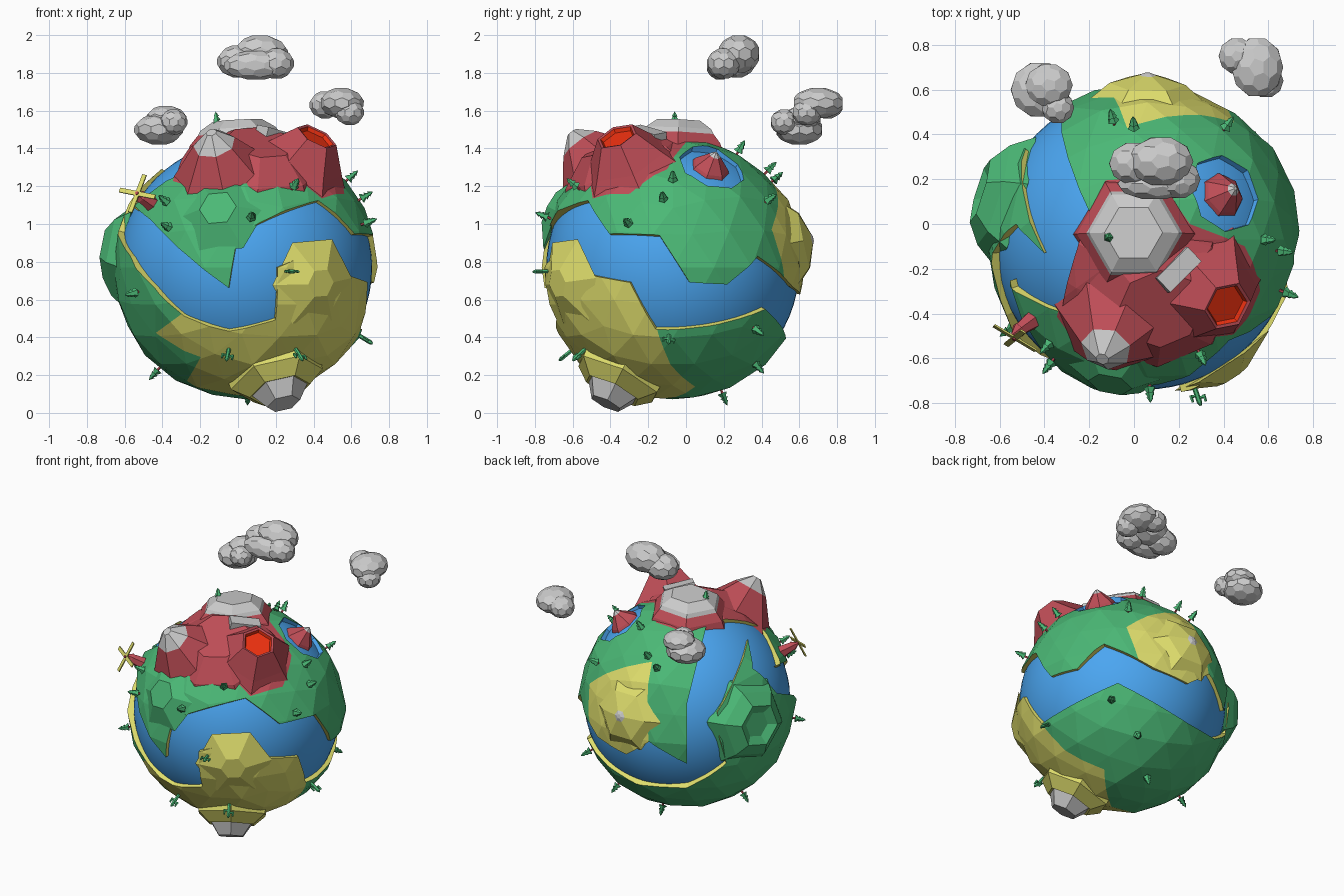
import bpy, bmesh, math, random
from mathutils import Vector, Matrix

if "Cube" in bpy.data.objects:
    bpy.data.objects.remove(bpy.data.objects["Cube"])

random.seed(4)
C = Vector((0.04, -0.07, 0.77))       # planet centre
R = 0.70                              # land radius
S = math.sqrt(3) / 2
# reading directions: screen right, screen up, towards the viewer, absolute?
VIEWS = {'F': ((1, 0, 0), (0, 0, 1), (0, -1, 0), 1),
         'R': ((0, 1, 0), (0, 0, 1), (1, 0, 0), 1),
         'T': ((1, 0, 0), (0, 1, 0), (0, 0, 1), 1),
         'L': ((-S, -.5, 0), (.25, -S / 2, S), (-S / 2, .75, .5), 0),
         'B': ((-S, .5, 0), (.25, S / 2, S), (S / 2, .75, -.5), 0)}


def at(view, u, v):
    r, p, c, absolute = VIEWS[view]
    r, p, c = Vector(r), Vector(p), Vector(c)
    if absolute:
        u, v = u - C.dot(r), v - C.dot(p)
    w = math.sqrt(max(0, R * R - u * u - v * v))
    return (r * u + p * v + c * w).normalized()


def dirs(text):
    return [at(a, float(b), float(c)) for a, b, c in (t.split() for t in text.split(','))]


def material(name, rgb):
    m = bpy.data.materials.new(name)
    m.diffuse_color = (*rgb, 1)
    m.use_nodes = True
    m.node_tree.nodes["Principled BSDF"].inputs["Base Color"].default_value = m.diffuse_color
    return m


MATS = {'green': material('green', (.07, .48, .18)), 'yellow': material('yellow', (.73, .72, .15)),
        'red': material('red', (.52, .075, .095)), 'blue': material('blue', (.07, .38, .88)),
        'lava': material('lava', (.85, .03, .005)), 'grey': None}


def finish(bm, name, mats):
    me = bpy.data.meshes.new(name)
    bm.to_mesh(me)
    bm.free()
    for m in mats:
        me.materials.append(MATS[m])
    ob = bpy.data.objects.new(name, me)
    bpy.context.collection.objects.link(ob)
    return ob


def lathe(name, origin, axis, profile, n, colours, turn=0.0):
    """Faceted turned shape; colours has one entry per band, the last one also caps it."""
    bm = bmesh.new()
    z = axis.normalized()
    y = z.cross(Vector((1, 0, 0)) if abs(z.x) < .95 else Vector((0, 0, 1))).normalized()
    x = y.cross(z)
    rings = [[bm.verts.new(origin + z * h + (x * math.cos(a) + y * math.sin(a)) * r)
              for a in (turn + 2 * math.pi * k / n for k in range(n))] for r, h in profile]
    used = list(dict.fromkeys(colours))
    for i, (a, b) in enumerate(zip(rings, rings[1:])):
        for k in range(n):
            f = bm.faces.new((a[k], a[(k + 1) % n], b[(k + 1) % n], b[k]))
            f.material_index = used.index(colours[min(i, len(colours) - 1)])
    bm.faces.new(rings[0][::-1])
    bm.faces.new(rings[-1]).material_index = used.index(colours[-1])
    return finish(bm, name, used)


# ocean
bpy.ops.mesh.primitive_uv_sphere_add(segments=64, ring_count=32, radius=0.67, location=C)
ocean = bpy.context.object
ocean.name = 'ocean'
ocean.data.materials.append(MATS['blue'])
bpy.ops.object.shade_smooth()

# coastlines and colour regions
north = dirs('T -.25 -.1,T -.2 .05,T -.33 .46,L .06 -.47,L -.19 -.34,L -.35 -.42,L -.55 -.3,R .38 .83,'
             'R .22 .68,R .02 .69,R -.14 .94,R -.41 .95,F .43 1.13,F 0 .95,F -.05 .66,F -.46 1.02,'
             'F -.55 1.1,T -.55 -.28,T -.33 -.4')
south = dirs('F -.57 .83,F -.44 .66,F -.29 .51,F -.05 .43,F .2 .49,F .21 .77,F .43 .87,F .58 .73,'
             'R -.3 .69,R -.16 .44,R .42 .55,B .33 -.08,L .06 -.6,L .31 -.45')
west = dirs('T -.49 .34,T -.41 -.13,T -.53 0,T -.63 -.13,F -.57 .83,F -.5 .5,L .06 -.62,L .31 -.45,L .27 -.3')
desert = dirs('F -.29 .53,F -.44 .42,F -.2 .29,F -.27 .17,F 0 .09,R .05 .13,R -.08 .25,R -.16 .46,'
              'R -.28 .75,F .58 .8,F .43 .92,F .18 .85,F .18 .52,F -.05 .46')
back_sand = dirs('L -.62 .05,L -.19 .18,L -.19 -.37,L -.35 -.46,L -.58 -.32')
rock = dirs('T -.25 -.1,T -.13 .2,T .1 .2,T .18 .1,T .25 0,T .5 -.1,T .57 -.3,T .45 -.5,T .2 -.5,'
            'T -.1 -.66,T -.35 -.42')
lake_dir = Vector((.35, .2, .51)).normalized()
side = lake_dir.orthogonal().normalized()
lake = [(lake_dir + .27 * (Matrix.Rotation(k * math.pi / 4, 3, lake_dir) @ side)).normalized() for k in range(8)]


class Region:
    def __init__(self, pts, pole=None):
        self.pts = pts
        self.n = pole or sum(pts, Vector()).normalized()
        self.e = self.n.orthogonal().normalized()
        self.g = self.n.cross(self.e)
        pairs = list(zip(pts, pts[1:] + pts[:1]))
        self.flat = [self.project(a.lerp(b, k / 8).normalized()) for a, b in pairs for k in range(8)]

    def project(self, p):
        d = max(1e-6, 1 + p.dot(self.n))
        return p.dot(self.e) / d, p.dot(self.g) / d

    def __contains__(self, p):
        x, y = self.project(p)
        inside = False
        for (ax, ay), (bx, by) in zip(self.flat, self.flat[1:] + self.flat[:1]):
            if (ay > y) != (by > y) and x < ax + (y - ay) * (bx - ax) / (by - ay):
                inside = not inside
        return inside

    def cut(self, bm):
        for a, b in zip(self.pts, self.pts[1:] + self.pts[:1]):
            mid = (a + b).normalized()
            reach = math.cos(min(3, mid.angle(a) + .2))
            faces = [f for f in bm.faces if f.calc_center_median().normalized().dot(mid) > reach]
            geom = set(faces) | {v for f in faces for v in f.verts} | {e for f in faces for e in f.edges}
            bmesh.ops.bisect_plane(bm, geom=list(geom), dist=1e-5, plane_co=(0, 0, 0),
                                   plane_no=a.cross(b).normalized())


# land: faceted shell cut along the coastlines, with sandy cliffs
land = [Region(north), Region(south, Vector((0, 0, -1))), Region(west)]
sand, red, water = [Region(desert), Region(back_sand)], Region(rock), Region(lake)
bm = bmesh.new()
bmesh.ops.create_icosphere(bm, subdivisions=3, radius=R)
for v in bm.verts:
    v.co *= random.uniform(.99, 1.02)
for reg in land + sand + [red, water]:
    reg.cut(bm)
gone = []
for f in bm.faces:
    p = f.calc_center_median().normalized()
    if p in water or not any(p in reg for reg in land):
        gone.append(f)
    f.material_index = 2 if p in red else 1 if any(p in reg for reg in sand) else 0
bmesh.ops.delete(bm, geom=gone, context='FACES')
rim = [e for e in bm.edges if e.is_boundary]
new = bmesh.ops.extrude_edge_only(bm, edges=rim)['geom']
for g in new:
    if isinstance(g, bmesh.types.BMVert):
        g.co = g.co.normalized() * .66
for g in new:
    if isinstance(g, bmesh.types.BMFace):
        g.material_index = 3 if g.calc_center_median().angle(lake_dir) < .33 else 1
bmesh.ops.translate(bm, verts=bm.verts, vec=C)
finish(bm, 'land', ['green', 'yellow', 'red', 'blue'])

# mountains, hills and craters
def hill(name, d, profile, n, colours, turn=0.0):
    return lathe(name, C, Vector(d).normalized(), profile, n, colours, turn)


hill('summit_plateau', (-.04, .03, .74), [(.29, .58), (.26, .66), (.215, .71), (.2, .735), (.13, .78)], 6,
     ['red', 'red', 'grey', 'grey'])
hill('rock_ridge', (.07, -.28, .6), [(.40, .5), (.34, .62), (.19, .735)], 8, ['red'])
hill('volcano', (.37, -.29, .68), [(.3, .6), (.22, .7), (.115, .845), (.1, .84), (.09, .82)], 6,
     ['red', 'red', 'red', 'lava'])
hill('snowy_peak', (-.18, -.53, .71), [(.31, .57), (.22, .69), (.115, .83), (.03, .91)], 7,
     ['red', 'red', 'grey'], .3)
hill('lake_island', (.36, .2, .53), [(.125, .62), (.095, .68), (.03, .75), (.008, .77)], 7,
     ['red', 'red', 'grey'])
hill('south_crater', (.19, -.335, -.68), [(.26, .56), (.25, .68), (.165, .75), (.15, .745), (.09, .828)], 6,
     ['yellow', 'yellow', 'yellow', 'grey'])
hill('west_plateau', (-.67, .2, .08), [(.31, .6), (.24, .70), (.15, .765), (.09, .735)], 6, ['green'], .3)
hill('back_dune', at('L', -.36, -.17), [(.25, .64), (.17, .71), (.04, .75), (.015, .76)], 6,
     ['yellow', 'yellow', 'grey'])
hill('front_dune', at('F', .42, .69), [(.25, .65), (.08, .735)], 6, ['yellow'])
hill('front_hill', at('F', -.1, 1.07), [(.24, .65), (.1, .735)], 6, ['green'])

# grey step on the ridge
step_dir = Vector((.145, -.13, .66)).normalized()
bpy.ops.mesh.primitive_cube_add(size=1, location=C + step_dir * .715)
step = bpy.context.object
step.name = 'rock_step'
step.scale = (.2, .09, .09)
step.rotation_euler = (.15, .2, math.radians(45))

# pine trees
PINE = [(.007, -.03), (.007, .015), (.028, .015), (.012, .040), (.022, .040), (.009, .060), (.016, .060), (.001, .085)]
for d in dirs('F -.37 1.11,F -.36 .98,F .07 1.03,F .29 1.19,F -.53 .64,T -.09 .45,T 0 .42,T .4 .42,'
              'T .57 -.07,T .64 -.12,T .66 -.3,R .36 .45,R .36 .27,R .27 1.37,B .12 -.45,B .41 -.56'):
    lathe('pine_tree', C + d * R, d, PINE, 5, ['red', 'green'], random.random())
lathe('pine_tree', C + Vector((-.15, .01, .74)), Vector((-.1, 0, 1)), PINE, 5, ['red', 'green'])

# cacti with two arms
for d in dirs('F -.05 .33,F .31 .33,F .27 .75,F .64 .41'):
    base = C + d * R
    across = d.cross(Vector((0, 0, 1))).normalized()
    lathe('cactus', base, d, [(.011, -.03), (.012, .07), (.005, .085)], 6, ['green'])
    for s, h in ((1, .035), (-1, .05)):
        lathe('cactus_arm', base + d * h, across * s, [(.007, 0), (.007, .032)], 5, ['green'])
        lathe('cactus_arm_tip', base + d * h + across * s * .028, d, [(.008, -.008), (.006, .025)], 5, ['green'])

# windmill
mill = Vector((-.55, -.40, .37)).normalized()
lathe('windmill_tower', C + mill * .66, mill, [(.05, 0), (.03, .12), (.036, .12), (.004, .165)], 6, ['red'])
axle = Vector((-.4, -.8, .4)).normalized()
hub = C + mill * .78 + axle * .045
lathe('windmill_hub', hub - axle * .05, axle, [(.01, 0), (.01, .06)], 6, ['red'])
for k in range(4):
    arm = Matrix.Rotation(.5 + k * math.pi / 2, 3, axle) @ axle.orthogonal().normalized()
    q = Matrix((axle.cross(arm), axle, arm)).transposed().to_4x4()
    bm = bmesh.new()
    bmesh.ops.create_cube(bm, size=1, matrix=Matrix.Translation(hub) @ q @
                          Matrix.Translation((0, 0, .055)) @ Matrix.Diagonal((.025, .008, .11, 1)))
    finish(bm, 'windmill_blade', ['yellow'])

# clouds: clusters of puffs with five- and six-sided facets (centre, radii)
def cloud(puffs):
    bm = bmesh.new()
    for c, r in puffs:
        ball, part = bmesh.new(), bmesh.new()
        bmesh.ops.create_icosphere(ball, subdivisions=2, radius=1.04)
        for f in ball.faces:
            part.verts.new(f.calc_center_median())
        ball.free()
        bmesh.ops.convex_hull(part, input=part.verts[:])
        bmesh.ops.dissolve_limit(part, angle_limit=.25, verts=part.verts[:], edges=part.edges[:])
        part.transform(Matrix.Translation(c) @ Matrix.Diagonal((*r, 1)))
        me = bpy.data.meshes.new('puff')
        part.to_mesh(me)
        part.free()
        bm.from_mesh(me)
        bpy.data.meshes.remove(me)
    finish(bm, 'cloud', [])


cloud([((.12, .28, 1.90), (.15, .115, .105)), ((0, .27, 1.86), (.115, .1, .09)),
       ((.2, .2, 1.85), (.1, .09, .085)), ((.09, .18, 1.84), (.17, .075, .08))])
cloud([((.55, .70, 1.64), (.12, .14, .085)), ((.46, .75, 1.63), (.085, .085, .075)), ((.59, .64, 1.59), (.08, .08, .07))])
cloud([((-.42, .6, 1.50), (.135, .13, .085)), ((-.34, .52, 1.54), (.075, .075, .07)), ((-.38, .62, 1.56), (.11, .1, .07))])
